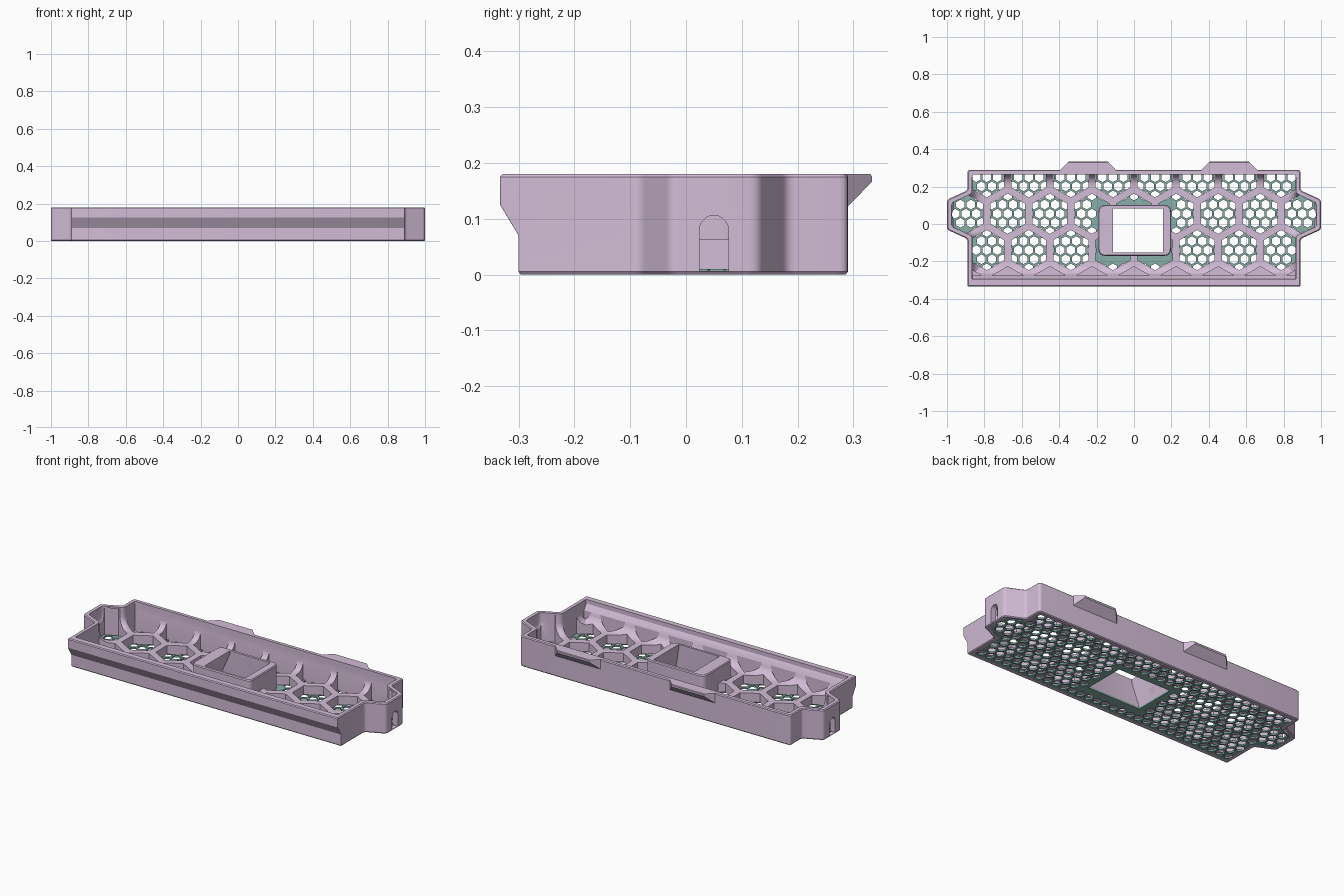
import bpy
import bmesh
from math import sin, cos, pi
from mathutils import Vector

if "Cube" in bpy.data.objects:
    bpy.data.objects.remove(bpy.data.objects["Cube"])

PITCH = 0.225            # spacing of the large honeycomb cells
ROW = PITCH * 0.866
CELL_Y = 0.055           # centre line of the middle row
BASE = 0.01              # grille thickness
WALL = 0.025
LIP = -0.333
FRONT = -0.30


def material(name, rgb):
    m = bpy.data.materials.new(name)
    m.use_nodes = True
    m.diffuse_color = (*rgb, 1)
    m.node_tree.nodes["Principled BSDF"].inputs["Base Color"].default_value = (*rgb, 1)
    return m


mauve = material("mauve", (0.65, 0.51, 0.68))
teal = material("muted teal", (0.25, 0.43, 0.40))


def loft(bm, rings):
    """Closed solid through rings of equal point count."""
    loops = [[bm.verts.new(p) for p in r] for r in rings]
    n = len(loops[0])
    for a, b in zip(loops, loops[1:]):
        for i in range(n):
            j = (i + 1) % n
            bm.faces.new((a[i], a[j], b[j], b[i]))
    bm.faces.new(loops[0][::-1])
    bm.faces.new(loops[-1])


def make(name, solids, mat=None):
    bm = bmesh.new()
    for rings in solids:
        loft(bm, rings)
    bmesh.ops.recalc_face_normals(bm, faces=bm.faces)
    mesh = bpy.data.meshes.new(name)
    bm.to_mesh(mesh)
    bm.free()
    ob = bpy.data.objects.new(name, mesh)
    bpy.context.collection.objects.link(ob)
    if mat:
        mesh.materials.append(mat)
    else:
        ob.hide_render = True
    return ob


def activate(ob):
    bpy.ops.object.select_all(action='DESELECT')
    bpy.context.view_layer.objects.active = ob
    ob.select_set(True)


def cut(ob, *cutters):
    activate(ob)
    for c in cutters:
        mod = ob.modifiers.new("cut", 'BOOLEAN')
        mod.operation = 'DIFFERENCE'
        mod.solver = 'EXACT'
        mod.object = c
        bpy.ops.object.modifier_apply(modifier=mod.name)


def smooth(ob):
    activate(ob)
    bpy.ops.object.shade_smooth_by_angle(angle=0.5)


def rounded(points, radii, steps=4):
    """Replace each corner of a polygon with a small curve."""
    out = []
    for i, p in enumerate(points):
        p = Vector(p)
        a = p + (Vector(points[i - 1]) - p).normalized() * radii[i]
        b = p + (Vector(points[(i + 1) % len(points)]) - p).normalized() * radii[i]
        for k in range(steps + 1):
            t = k / steps
            out.append(a * (1 - t) ** 2 + p * 2 * t * (1 - t) + b * t * t)
    return out


def ring(pts, z):
    return [Vector((p[0], p[1], z)) for p in pts]


def tray(z, inset, front=FRONT):
    """Tray outline with an ear on each end, shrunk by inset."""
    k = 0.65 * inset
    x, ear = 0.89 - inset, 1.0 - inset
    half = [(x, front + inset), (x, -0.08 + k), (ear, -0.03 + k),
            (ear, 0.13 - k), (x, 0.18 - k), (x, 0.29 - inset)]
    radii = [0.003] + [0.016] * 10 + [0.003]
    return ring(rounded(half + [(-a, b) for a, b in reversed(half)], radii), z)


def box(x0, x1, y0, y1, z, r):
    return ring(rounded([(x0, y0), (x1, y0), (x1, y1), (x0, y1)], [r] * 4), z)


def hexagon(x, y, flat):
    r = flat / 1.732
    return [(x + r * sin(i * pi / 3), y + r * cos(i * pi / 3)) for i in range(6)]


def clip(poly, axis, limit, sign):
    """Keep the part of a convex polygon where sign * coordinate <= sign * limit."""
    out = []
    for i, p in enumerate(poly):
        q = poly[(i + 1) % len(poly)]
        dp, dq = sign * (limit - p[axis]), sign * (limit - q[axis])
        if dp >= 0:
            out.append(p)
        if dp * dq < 0:
            t = dp / (dp - dq)
            out.append((p[0] + t * (q[0] - p[0]), p[1] + t * (q[1] - p[1])))
    return out


# Tray shell with overhanging front lip
body = make("tray", [[tray(0, 0.004), tray(0.005, 0), tray(0.07, 0),
                      tray(0.125, 0, LIP), tray(0.175, 0, LIP),
                      tray(0.18, 0.005, LIP)]], mauve)

# Recess in the underside for the grille
recess = make("recess_cutter", [[tray(-0.02, WALL), tray(BASE, WALL)]])

# Cavity with a concave fillet where the walls meet the rib tops
R = 0.06
fillet = [tray(0.063 + R * (1 - cos(a * pi / 12)), WALL + R * (1 - sin(a * pi / 12)))
          for a in range(7)]
cavity = make("cavity_cutter", [fillet + [tray(0.155, WALL, -0.32), tray(0.2, WALL, -0.32)]])

# Large honeycomb cells, trimmed to the walls; the front row is only shallow pockets
cells = []
for row in range(-2, 2):
    for col in range(-4, 5):
        x = PITCH * (col + 0.5 * (row % 2))
        if abs(x) > 0.95:
            continue
        side = 0.966 if row == 0 else 0.864
        poly = hexagon(x, CELL_Y + row * ROW, 0.186)
        for axis, limit, sign in ((0, side, 1), (0, -side, -1),
                                  (1, 0.264, 1), (1, FRONT + WALL, -1)):
            poly = clip(poly, axis, limit, sign)
        if len(poly) > 2:
            cells.append([ring(poly, 0.03 if row == -2 else -0.02), ring(poly, 0.17)])
cell_cutter = make("cell_cutter", cells)

# Arched cable slots through both ears
arch = [(0.024, 0.006), (0.076, 0.006)] + [
    (0.05 + 0.026 * cos(a * pi / 10), 0.08 + 0.026 * sin(a * pi / 10)) for a in range(11)]
slots = make("slot_cutter", [[[Vector((s * x, y, z)) for y, z in arch]
                              for x in (0.93, 1.05)] for s in (-1, 1)])

# Tapered window through the floor
window = make("window_cutter", [[box(-0.17, 0.178, -0.16, 0.09, -0.01, 0.004),
                                 box(-0.17, 0.178, -0.16, 0.09, 0.012, 0.004),
                                 box(-0.113, 0.155, -0.153, 0.083, 0.135, 0.004),
                                 box(-0.113, 0.155, -0.153, 0.083, 0.2, 0.004)]])

cut(body, recess, cavity, cell_cutter, slots, window)
smooth(body)

# Raised frame around the window
frame = make("window_frame", [[box(-0.19, 0.198, -0.17, 0.102, BASE, 0.035),
                               box(-0.19, 0.198, -0.17, 0.102, 0.149, 0.035),
                               box(-0.186, 0.194, -0.166, 0.098, 0.155, 0.035)]], mauve)
cut(frame, window)
smooth(frame)

# Fine hexagonal grille set into the underside
small = PITCH / 4
holes = []
for row in range(-7, 5):
    for col in range(-18, 19):
        x = small * (col + 0.5 * (row % 2))
        y = CELL_Y + row * ROW / 4
        in_main = abs(x) < 0.85 and -0.25 < y < 0.25
        in_ear = abs(x) < 0.96 and -0.02 < y < 0.13
        in_frame = -0.198 < x < 0.206 and -0.19 < y < 0.12
        if (in_main or in_ear) and not in_frame:
            poly = hexagon(x, y, 0.045)
            holes.append([ring(poly, -0.02), ring(poly, 0.03)])
hole_cutter = make("grille_cutter", holes)
grille = make("grille", [[tray(0, WALL + 0.0005), tray(BASE, WALL + 0.0005)]], teal)
cut(grille, hole_cutter, window)

# Wedge tabs on the back edge
for name, x in (("right_back_tab", -0.245), ("left_back_tab", 0.51)):
    def tab(z, tip_y, tip_x):
        return ring([(x - 0.15, 0.28), (x + 0.15, 0.28), (x + 0.15, 0.289),
                     (x + tip_x, tip_y), (x - tip_x, tip_y), (x - 0.15, 0.289)], z)
    make(name, [[tab(0.122, 0.29, 0.149), tab(0.166, 0.333, 0.106),
                 tab(0.176, 0.333, 0.106), tab(0.18, 0.33, 0.108)]], mauve)

for helper in (recess, cavity, cell_cutter, slots, window, hole_cutter):
    bpy.data.objects.remove(helper)
